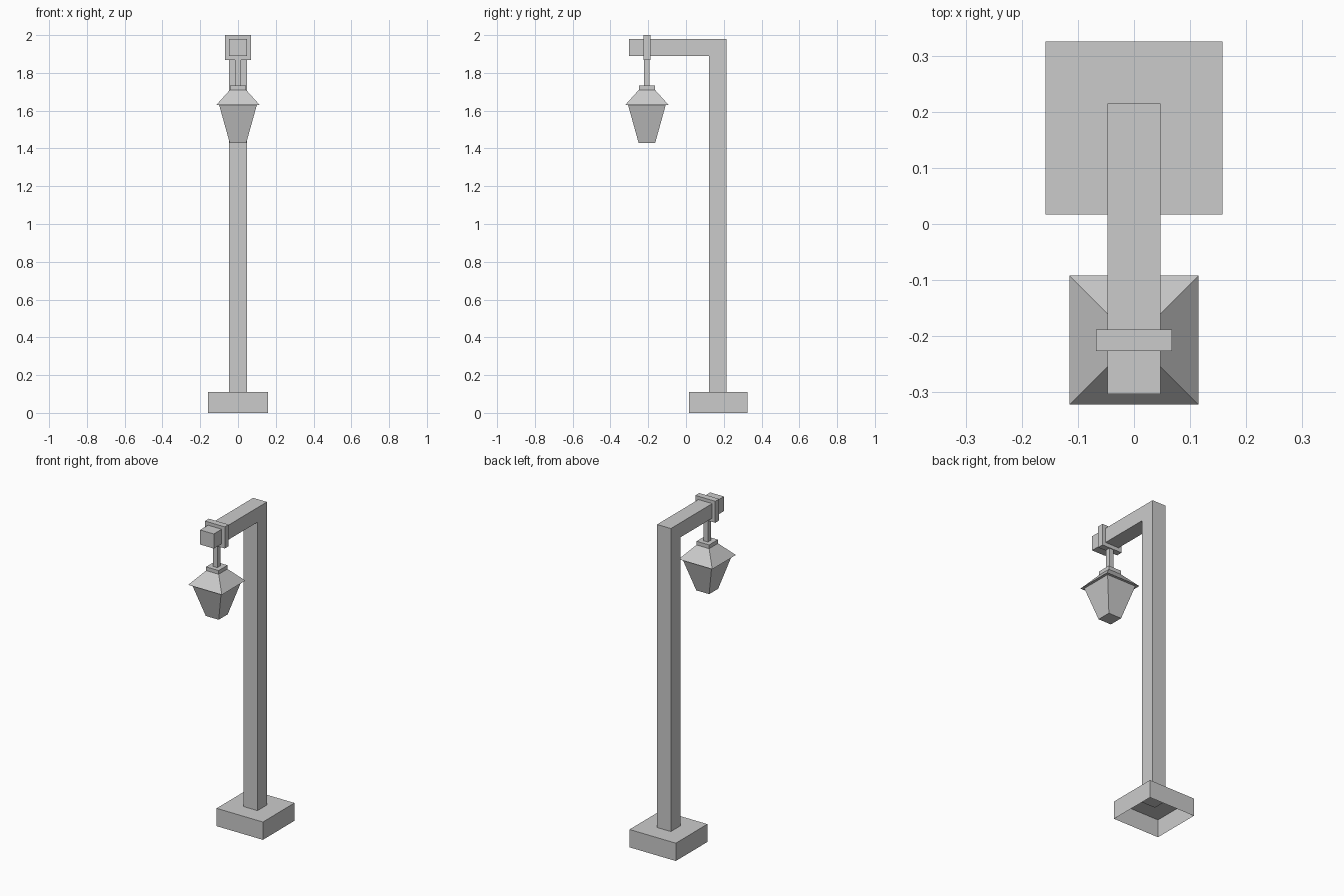
import bpy
import bmesh

cube = bpy.data.objects.get("Cube")
if cube:
    bpy.data.objects.remove(cube, do_unlink=True)

grey = bpy.data.materials.new("plain grey")
grey.use_nodes = True
grey.diffuse_color = (0.6, 0.6, 0.6, 1)
grey.node_tree.nodes["Principled BSDF"].inputs["Base Color"].default_value = grey.diffuse_color

LAMP_Y = -0.207
POST_Y = 0.17


def finish(name, bm):
    """Turn a bmesh into a flat-shaded grey object."""
    bmesh.ops.recalc_face_normals(bm, faces=bm.faces)
    mesh = bpy.data.meshes.new(name)
    bm.to_mesh(mesh)
    bm.free()
    mesh.materials.append(grey)
    obj = bpy.data.objects.new(name, mesh)
    bpy.context.collection.objects.link(obj)
    return obj


def square_loft(name, y, low, high, depth=None, open_bottom=False):
    """Square section lofted between two (half width, z) levels."""
    bm = bmesh.new()
    rings = []
    for half, z in (low, high):
        d = depth or half
        rings.append([bm.verts.new((sx * half, y + sy * d, z))
                      for sx, sy in ((-1, -1), (1, -1), (1, 1), (-1, 1))])
    bottom, top = rings
    for i in range(4):
        j = (i + 1) % 4
        bm.faces.new((bottom[i], bottom[j], top[j], top[i]))
    bm.faces.new(top)
    if not open_bottom:
        bm.faces.new(bottom[::-1])
    return finish(name, bm)


# Foot: a shell open underneath
square_loft("base", POST_Y + 0.001, (0.158, 0), (0.158, 0.11), 0.154, open_bottom=True)

# Post and arm: one L-shaped side profile extruded across x
profile = [(0.123, 0.1), (0.215, 0.1), (0.215, 1.98),
           (-0.303, 1.98), (-0.303, 1.89), (0.123, 1.89)]
bm = bmesh.new()
side = bm.faces.new([bm.verts.new((-0.047, y, z)) for y, z in profile])
extruded = bmesh.ops.extrude_face_region(bm, geom=[side])["geom"]
bmesh.ops.translate(bm, vec=(0.094, 0, 0),
                    verts=[v for v in extruded if isinstance(v, bmesh.types.BMVert)])
finish("post_and_arm", bm)

# Collar around the arm and the hanging rod
square_loft("collar", LAMP_Y, (0.068, 1.867), (0.068, 2.0), 0.019)
square_loft("hanging_rod", LAMP_Y, (0.015, 1.72), (0.015, 1.88))

# Lantern
square_loft("lantern_cap", LAMP_Y, (0.043, 1.71), (0.043, 1.733))
square_loft("lantern_roof", LAMP_Y, (0.115, 1.63), (0.043, 1.71))
square_loft("lantern_body", LAMP_Y, (0.044, 1.43), (0.1, 1.631))
